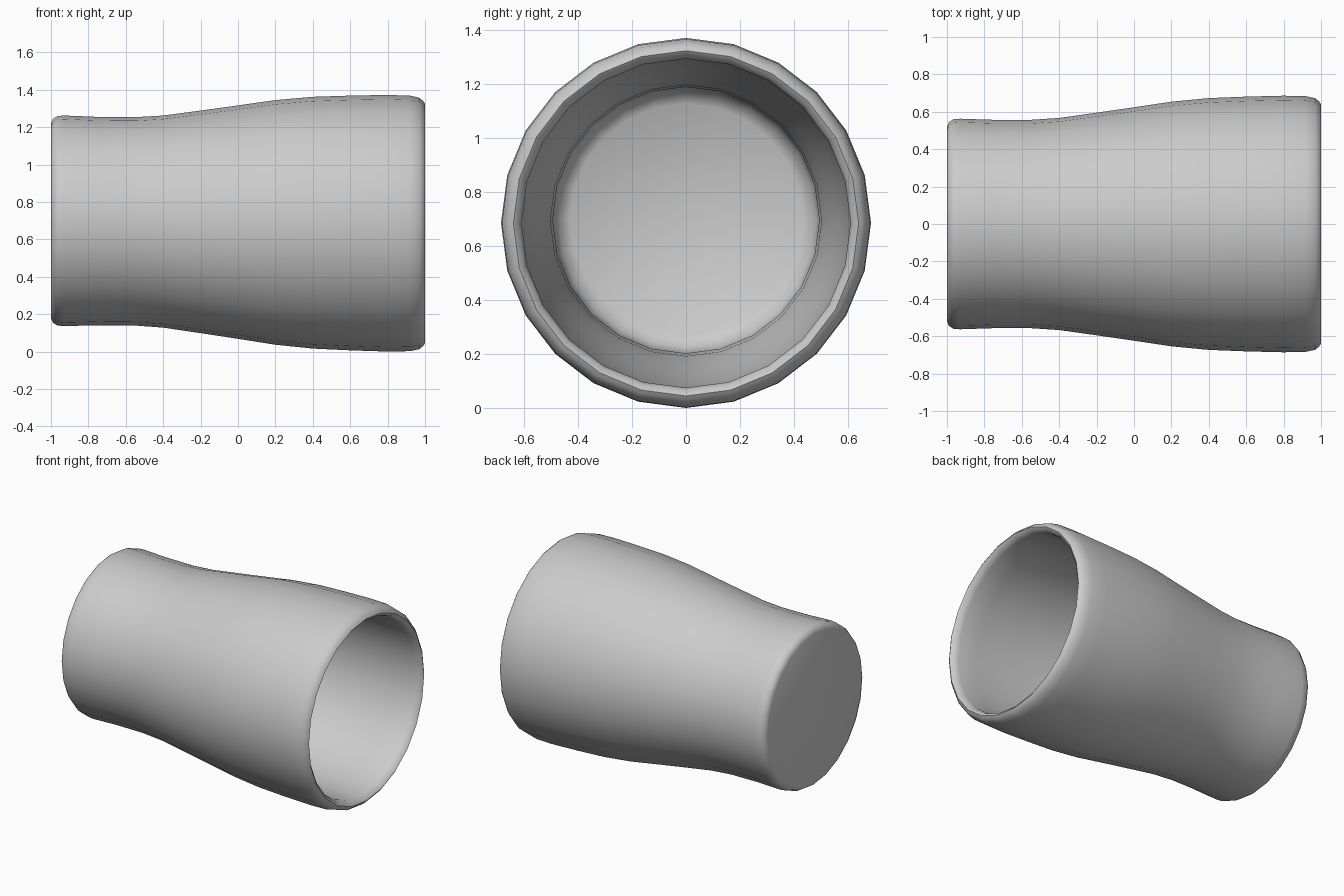
import bpy, bmesh, math

if "Cube" in bpy.data.objects:
    bpy.data.objects.remove(bpy.data.objects["Cube"])

SIDES = 24

clay = bpy.data.materials.new("light_grey")
clay.diffuse_color = (0.6, 0.6, 0.6, 1.0)
clay.use_nodes = True
clay.node_tree.nodes["Principled BSDF"].inputs["Base Color"].default_value = clay.diffuse_color

# Outer wall, from the closed narrow end to the rim: (x, radius)
outer = [(-1.0, 0.52), (-0.99, 0.545), (-0.965, 0.56), (-0.93, 0.563),
         (-0.75, 0.557), (-0.55, 0.557), (-0.4, 0.567), (-0.2, 0.595),
         (0.0, 0.624), (0.2, 0.654), (0.4, 0.673), (0.6, 0.681),
         (0.8, 0.686), (0.92, 0.683), (0.97, 0.672), (0.99, 0.655)]
# Rounded lip, inner wall and floor
inner = [(1.0, 0.64), (0.985, 0.62), (0.95, 0.61), (0.8, 0.612),
         (0.5, 0.607), (0.2, 0.587), (0.0, 0.56), (-0.2, 0.53),
         (-0.4, 0.503), (-0.6, 0.494), (-0.82, 0.494), (-0.88, 0.475),
         (-0.91, 0.43)]


def axis_height(x):
    # The axis drops slightly towards the wide end
    return 0.70 - 0.0075 * (x + 1)


# Cup body lying on its side, turned round the x axis
bm = bmesh.new()
rings = []
for x, r in outer + inner:
    ring = []
    for i in range(SIDES):
        a = 2 * math.pi * i / SIDES
        ring.append(bm.verts.new((x, r * math.cos(a),
                                  axis_height(x) + r * math.sin(a))))
    rings.append(ring)
for a, b in zip(rings, rings[1:]):
    for i in range(SIDES):
        j = (i + 1) % SIDES
        bm.faces.new((a[i], a[j], b[j], b[i]))
# Flat base and inside floor
bm.faces.new(rings[0])
bm.faces.new(rings[-1])
bmesh.ops.recalc_face_normals(bm, faces=bm.faces)

mesh = bpy.data.meshes.new("cup_body")
bm.to_mesh(mesh)
bm.free()
mesh.materials.append(clay)
cup = bpy.data.objects.new("cup_body", mesh)
bpy.context.collection.objects.link(cup)

# Smooth shading with sharp edges kept
bpy.context.view_layer.objects.active = cup
cup.select_set(True)
bpy.ops.object.shade_smooth_by_angle(angle=math.radians(40))
